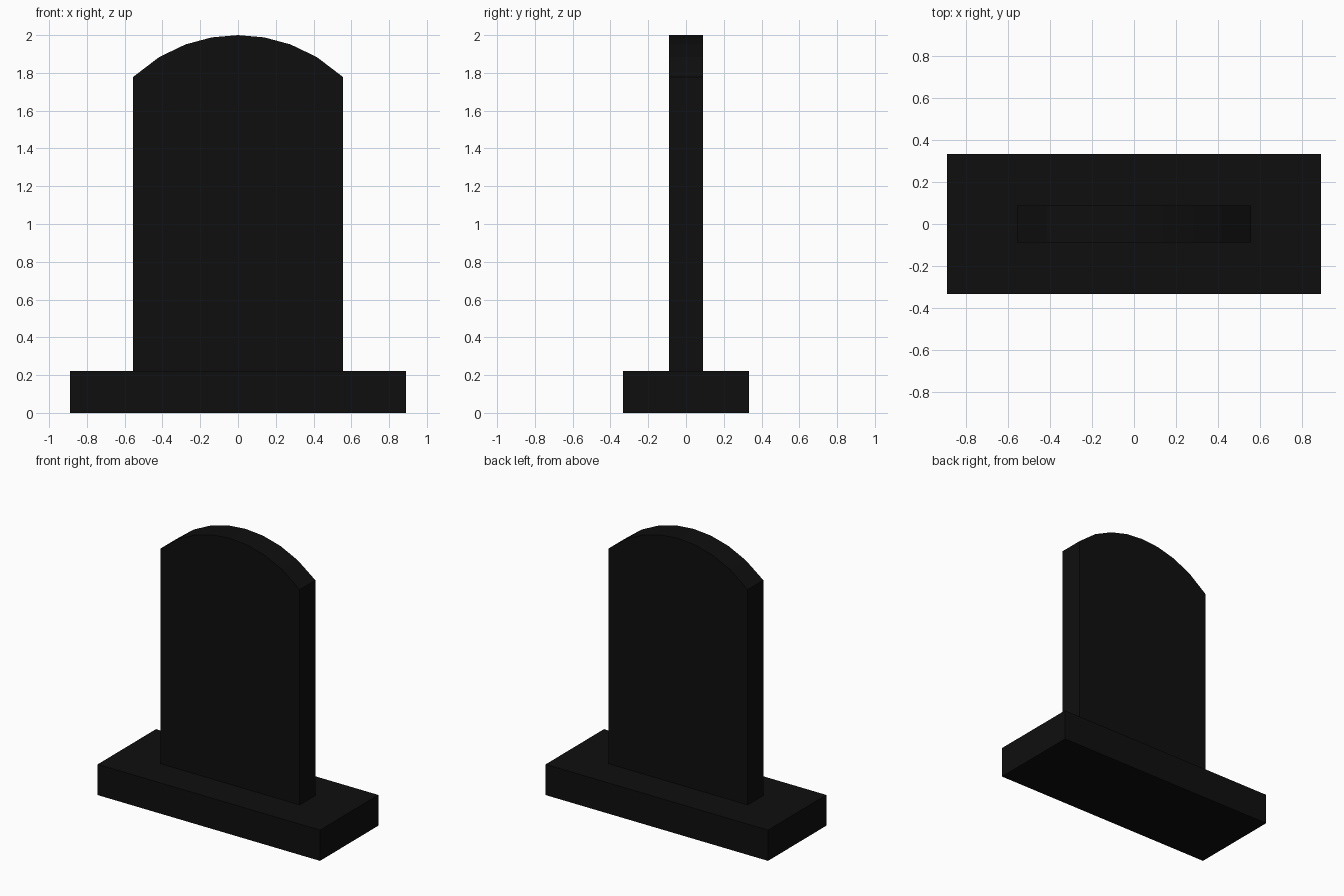
import bpy
import bmesh
import math

if "Cube" in bpy.data.objects:
    bpy.data.objects.remove(bpy.data.objects["Cube"])

stone = bpy.data.materials.new("black stone")
stone.diffuse_color = (0.0045, 0.0045, 0.0045, 1)
stone.use_nodes = True
stone.node_tree.nodes["Principled BSDF"].inputs["Base Color"].default_value = stone.diffuse_color


def extrude_profile(name, profile, half_depth):
    """Extrude an x-z outline along y, centred on y = 0."""
    bm = bmesh.new()
    face = bm.faces.new([bm.verts.new((x, -half_depth, z)) for x, z in profile])
    ext = bmesh.ops.extrude_face_region(bm, geom=[face])
    moved = [v for v in ext["geom"] if isinstance(v, bmesh.types.BMVert)]
    bmesh.ops.translate(bm, verts=moved, vec=(0, 2 * half_depth, 0))
    bmesh.ops.recalc_face_normals(bm, faces=bm.faces)
    mesh = bpy.data.meshes.new(name)
    bm.to_mesh(mesh)
    bm.free()
    mesh.materials.append(stone)
    obj = bpy.data.objects.new(name, mesh)
    bpy.context.collection.objects.link(obj)
    return obj


# Plinth
BASE_X, BASE_Y, BASE_Z = 0.889, 0.333, 0.222
extrude_profile("base", [(-BASE_X, 0), (BASE_X, 0), (BASE_X, BASE_Z), (-BASE_X, BASE_Z)], BASE_Y)

# Upright slab with an eight-segment arched top
HALF, TOP, RISE, STEPS = 0.556, 2.0, 0.222, 8
radius = (HALF ** 2 + RISE ** 2) / (2 * RISE)
arch = []
for i in range(STEPS + 1):
    x = HALF - 2 * HALF * i / STEPS
    arch.append((x, TOP - radius + math.sqrt(radius ** 2 - x ** 2)))
extrude_profile("headstone_slab", [(-HALF, BASE_Z), (HALF, BASE_Z)] + arch, 0.089)
